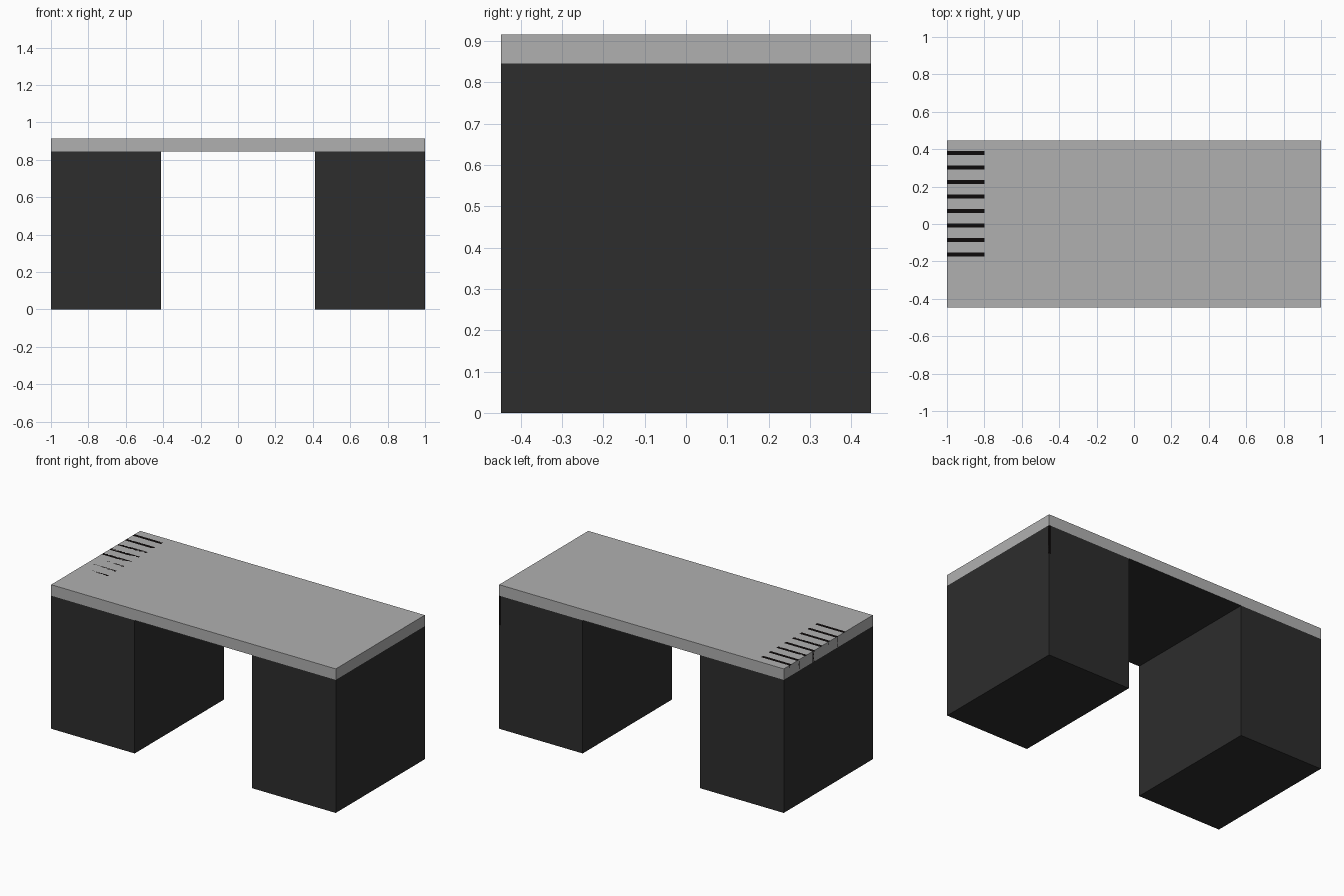
import bpy

if "Cube" in bpy.data.objects:
    bpy.data.objects.remove(bpy.data.objects["Cube"])

def material(name, value):
    m = bpy.data.materials.new(name)
    m.diffuse_color = (*value, 1)
    m.use_nodes = True
    m.node_tree.nodes["Principled BSDF"].inputs["Base Color"].default_value = m.diffuse_color
    return m

grey = material("pale grey", (0.434, 0.434, 0.434))
dark = material("charcoal", (0.026, 0.026, 0.026))
black = material("black", (0.004, 0.003, 0.003))

def box(name, lo, hi, mat):
    bpy.ops.mesh.primitive_cube_add(size=1)
    o = bpy.context.object
    o.name = name
    for v in o.data.vertices:
        v.co = [hi[i] if v.co[i] > 0 else lo[i] for i in range(3)]
    o.data.materials.append(mat)
    return o

D, H, T = 0.447, 0.845, 0.915

# Vent slats set flush into the left end of the worktop
for i in range(8):
    y = 0.38 - i * 0.0776
    box(f"vent_slat_{i + 1}", (-1, y - 0.011, H), (-0.8, y + 0.011, T), black)

# Worktop, with a dark underside
top = box("worktop", (-1, -D, H), (1, D, T), grey)
top.data.materials.append(dark)
for p in top.data.polygons:
    if p.normal.z < -0.5:
        p.material_index = 1

# Two cabinets carrying the worktop
box("left_cabinet", (-1, -D, 0), (-0.413, D, H), dark)
box("right_cabinet", (0.413, -D, 0), (1, D, H), dark)

# Thin black strip on the back corner of the right cabinet
box("back_strip", (0.986, D - 0.01, 0.66), (1, D + 0.0005, H), black)
